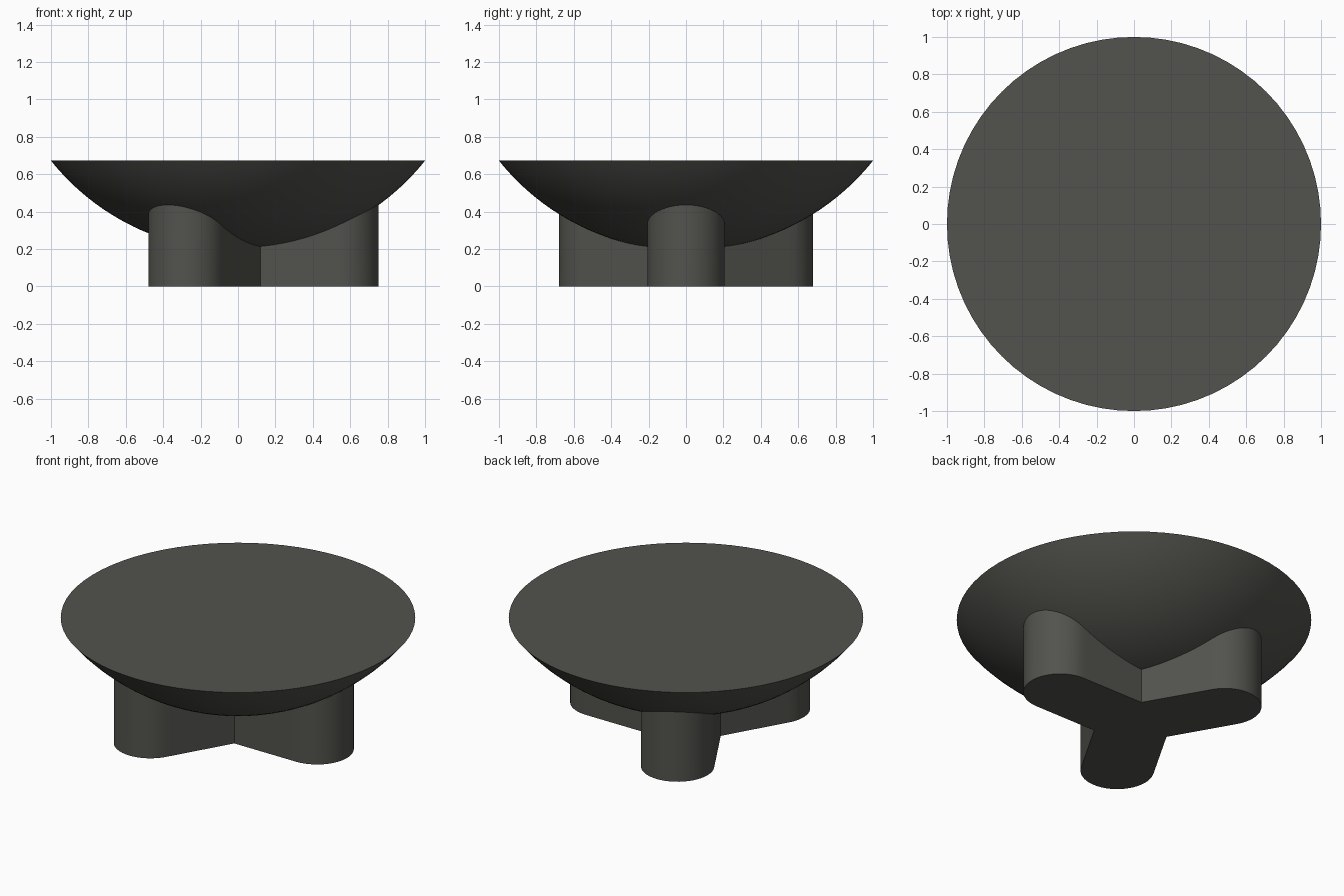
import bpy, bmesh, math
from mathutils import Vector, Matrix

if "Cube" in bpy.data.objects:
    bpy.data.objects.remove(bpy.data.objects["Cube"])

R, RIM, TOP = 1.28, 1.0, 0.672      # bowl sphere radius, rim radius, top height
HALF, REACH = 0.207, 0.545          # leg half width, distance to rounded tip centre

mat = bpy.data.materials.new("dark warm grey")
mat.diffuse_color = (0.085, 0.085, 0.075, 1)
mat.use_nodes = True
mat.node_tree.nodes["Principled BSDF"].inputs["Base Color"].default_value = mat.diffuse_color


def bowl_z(r):
    return TOP + math.sqrt(R * R - RIM * RIM) - math.sqrt(R * R - r * r)


def finish(bm, name):
    bmesh.ops.recalc_face_normals(bm, faces=bm.faces)
    me = bpy.data.meshes.new(name)
    bm.to_mesh(me)
    bm.free()
    me.materials.append(mat)
    ob = bpy.data.objects.new(name, me)
    bpy.context.collection.objects.link(ob)
    bpy.ops.object.select_all(action='DESELECT')
    ob.select_set(True)
    bpy.context.view_layer.objects.active = ob
    bpy.ops.object.shade_smooth_by_angle(angle=math.radians(30))
    return ob


# Solid tabletop: spherical cap profile spun round z, with a flat top
bm = bmesh.new()
a_max = math.asin(RIM / R)
rs = [R * math.sin(a_max * i / 24) for i in range(25)]
pts = [bm.verts.new((r, 0, bowl_z(r))) for r in rs]
edges = [bm.edges.new(p) for p in zip(pts, pts[1:])]
bmesh.ops.spin(bm, geom=pts + edges, cent=(0, 0, 0), axis=(0, 0, 1),
               angle=math.tau, steps=72, use_duplicate=False)
bmesh.ops.remove_doubles(bm, verts=bm.verts, dist=1e-4)
bmesh.ops.holes_fill(bm, edges=[e for e in bm.edges if e.is_boundary], sides=0)
finish(bm, "bowl_tabletop")

# Three-armed base: one arm outline (notch, straight side, round tip, straight side), repeated
notch = HALF / math.tan(math.radians(60))
N = 12
arm = [Vector((notch + (REACH - notch) * i / N, -HALF, 0)) for i in range(N)]
arm += [Vector((REACH + HALF * math.cos(t), HALF * math.sin(t), 0))
        for t in (math.pi * (i / 24 - 0.5) for i in range(25))]
arm += [Vector((REACH - (REACH - notch) * i / N, HALF, 0)) for i in range(1, N)]
outline = [Matrix.Rotation(math.tau * k / 3, 3, 'Z') @ p for k in range(3) for p in arm]

bm = bmesh.new()
low = [bm.verts.new(p) for p in outline]
high = [bm.verts.new((p.x, p.y, bowl_z(p.length) + 0.006)) for p in outline]
bm.faces.new(low)
for i in range(len(low)):
    j = (i + 1) % len(low)
    bm.faces.new((low[i], low[j], high[j], high[i]))
finish(bm, "three_armed_base")
